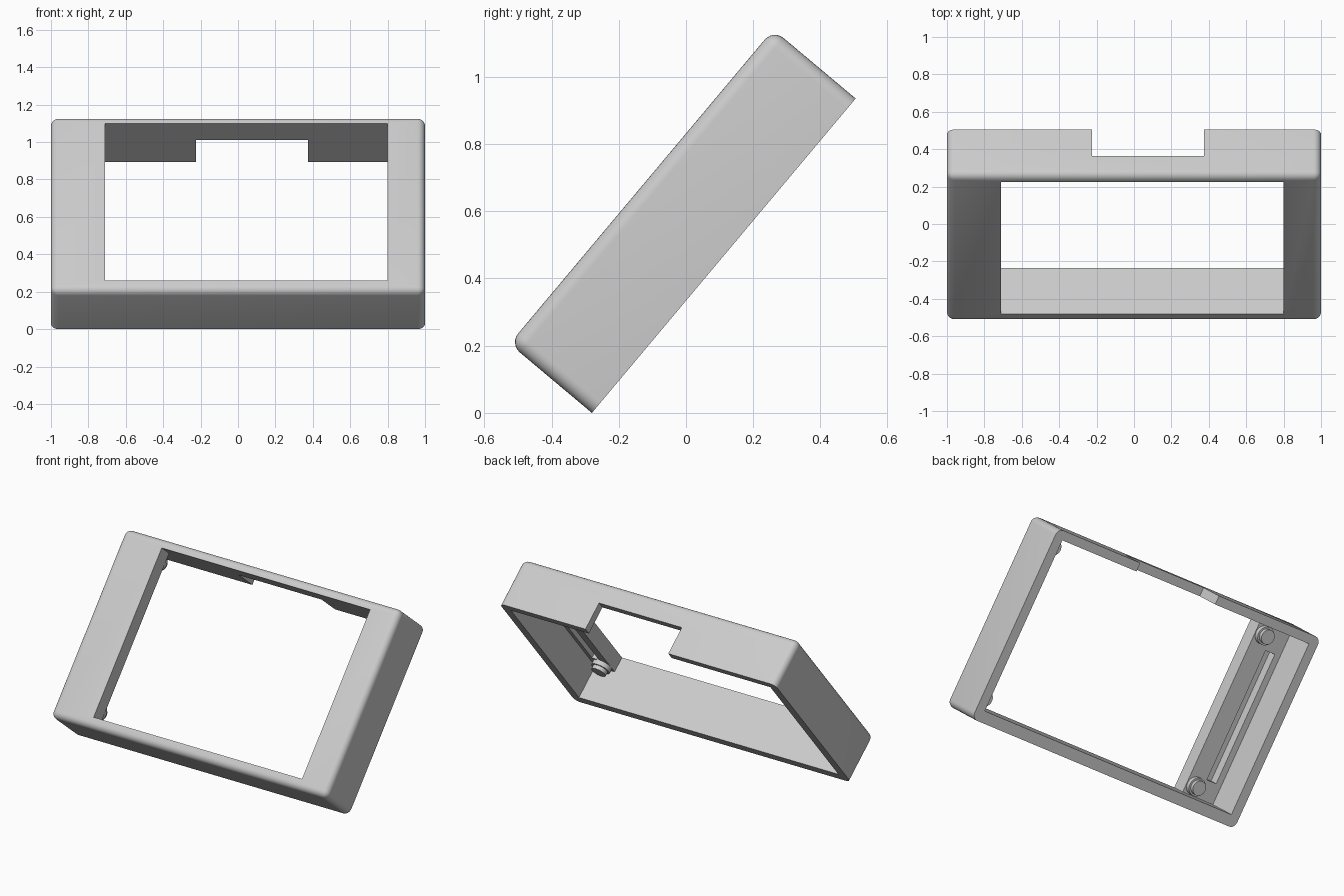
import bpy, bmesh, math
from mathutils import Matrix, Vector

if "Cube" in bpy.data.objects:
    bpy.data.objects.remove(bpy.data.objects["Cube"], do_unlink=True)

LENGTH, DEPTH, ROUND = 1.221, 0.32, 0.04
LOW, HIGH = 0.07, 1.166      # inner faces of the bottom and top walls
FLOOR = 0.22                 # back of the front panel
TILT = Matrix.Translation((0, -0.28, 0)) @ Matrix.Rotation(math.radians(50), 4, 'X')

grey = bpy.data.materials.new("light_grey")
grey.diffuse_color = (0.6, 0.6, 0.6, 1)
grey.use_nodes = True
grey.node_tree.nodes["Principled BSDF"].inputs["Base Color"].default_value = (0.6, 0.6, 0.6, 1)


def make(name, bm):
    bmesh.ops.recalc_face_normals(bm, faces=bm.faces)
    mesh = bpy.data.meshes.new(name)
    bm.to_mesh(mesh)
    bm.free()
    mesh.materials.append(grey)
    obj = bpy.data.objects.new(name, mesh)
    bpy.context.collection.objects.link(obj)
    return obj


def box(lo, hi):
    bm = bmesh.new()
    bmesh.ops.create_cube(bm, size=1)
    for v in bm.verts:
        v.co = Vector([hi[i] if v.co[i] > 0 else lo[i] for i in range(3)])
    return bm


def select_only(obj):
    bpy.ops.object.select_all(action='DESELECT')
    obj.select_set(True)
    bpy.context.view_layer.objects.active = obj


def cut(obj, cutter):
    cutter.hide_render = True
    mod = obj.modifiers.new("cut", 'BOOLEAN')
    mod.operation, mod.solver, mod.object = 'DIFFERENCE', 'EXACT', cutter
    select_only(obj)
    bpy.ops.object.modifier_apply(modifier=mod.name)
    bpy.data.objects.remove(cutter, do_unlink=True)


def finish(obj):
    obj.data.transform(TILT)
    select_only(obj)
    bpy.ops.object.shade_smooth_by_angle(angle=math.radians(35))


# Case shell, rounded everywhere but around the open back
bm = box((-1, 0, 0), (1, LENGTH, DEPTH))
edges = [e for e in bm.edges if max(v.co.z for v in e.verts) > 0.01]
bmesh.ops.bevel(bm, geom=edges, offset=ROUND, segments=6, profile=0.5, affect='EDGES')
case = make("case", bm)

# Cavity and off-centre window as one stepped profile
bm = bmesh.new()
profile = [(-0.94, -0.1), (0.94, -0.1), (0.94, FLOOR), (0.80, FLOOR),
           (0.80, 0.5), (-0.71, 0.5), (-0.71, FLOOR), (-0.94, FLOOR)]
face = bm.faces.new([bm.verts.new((x, LOW, z)) for x, z in profile])
ext = bmesh.ops.extrude_face_region(bm, geom=[face])
bmesh.ops.translate(bm, vec=(0, HIGH - LOW, 0),
                    verts=[g for g in ext["geom"] if isinstance(g, bmesh.types.BMVert)])
cut(case, make("cavity_cutter", bm))

# Notch in the top wall
cut(case, make("notch_cutter", box((-0.225, 1.1, -0.1), (0.375, 1.3, 0.183))))

# Shallow slots behind the side panels
for x0, x1 in ((-0.90, -0.83), (0.86, 0.91)):
    cut(case, make("slot_cutter", box((x0, 0.19, 0.1), (x1, 1.02, FLOOR + 0.06))))
finish(case)

# Stepped studs at the panel corners
for side, x, r in (("right", -0.77, 0.056), ("left", 0.86, 0.06)):
    for level, y in (("lower", 0.13), ("upper", 1.10)):
        bm = bmesh.new()
        for radius, z in ((r, 0.19), (r * 0.8, 0.165)):
            h = FLOOR + 0.02 - z
            bmesh.ops.create_cone(bm, cap_ends=True, segments=32, radius1=radius, radius2=radius,
                                  depth=h, matrix=Matrix.Translation((x, y, z + h / 2)))
        finish(make(f"{level}_{side}_stud", bm))
